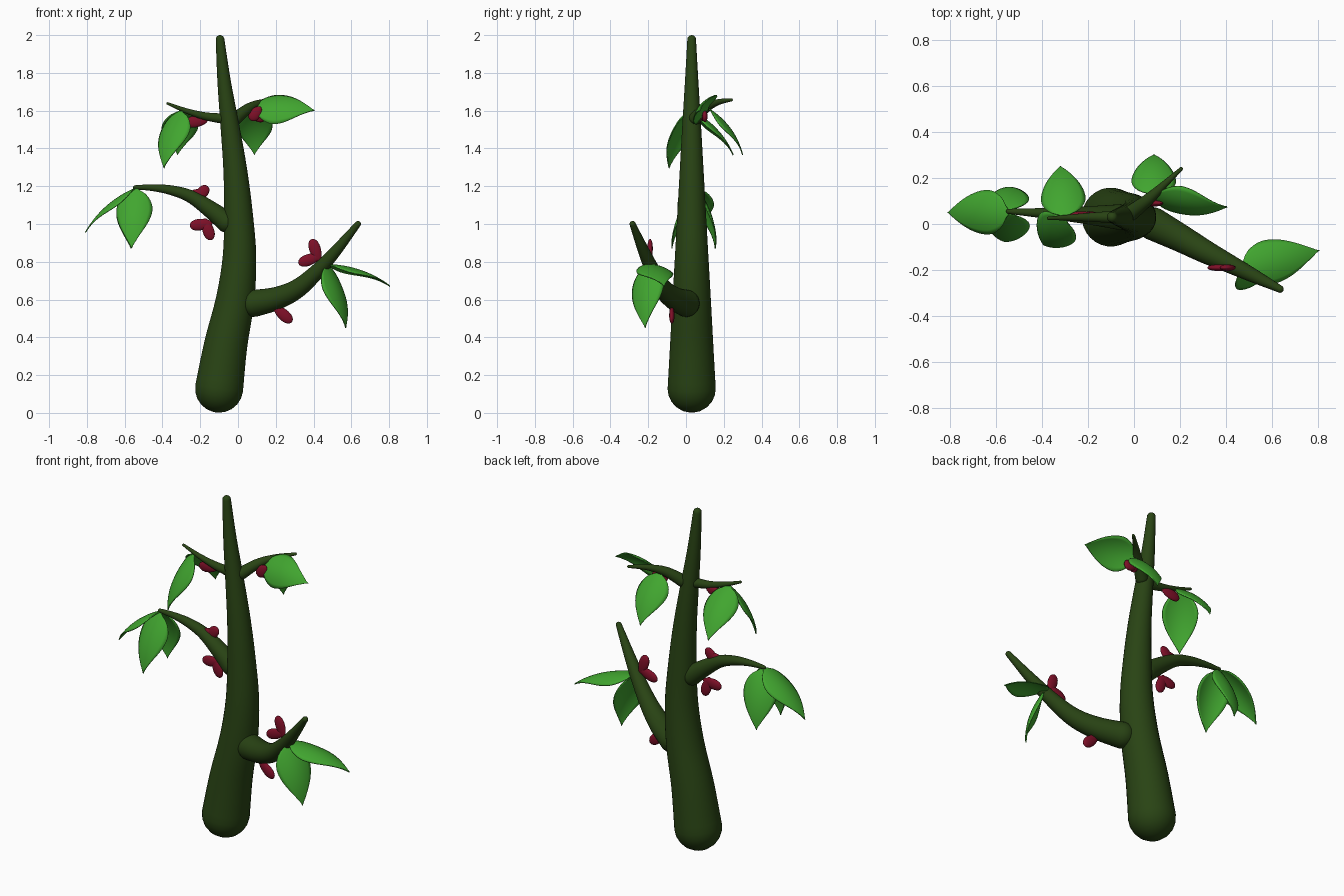
import bpy, bmesh, math
from mathutils import Vector, Matrix

if "Cube" in bpy.data.objects:
    bpy.data.objects.remove(bpy.data.objects["Cube"])


def material(name, rgb):
    m = bpy.data.materials.new(name)
    m.diffuse_color = (*rgb, 1)
    m.use_nodes = True
    m.node_tree.nodes["Principled BSDF"].inputs["Base Color"].default_value = m.diffuse_color
    return m


BARK = material("dark_green_bark", (0.022, 0.057, 0.007))
LEAF = material("leaf_green", (0.053, 0.38, 0.029))
RED = material("crimson", (0.21, 0.005, 0.021))


def finish(name, bm, mat):
    bmesh.ops.recalc_face_normals(bm, faces=bm.faces)
    me = bpy.data.meshes.new(name)
    bm.to_mesh(me)
    bm.free()
    me.materials.append(mat)
    for p in me.polygons:
        p.use_smooth = True
    ob = bpy.data.objects.new(name, me)
    bpy.context.collection.objects.link(ob)
    return ob


def spline(pts, t):
    # Catmull-Rom through points of any dimension
    n = len(pts) - 1
    i = min(int(t * n), n - 1)
    f = t * n - i
    a, b, c, d = (pts[max(i - 1, 0)], pts[i], pts[i + 1], pts[min(i + 2, n)])
    return [0.5 * (2 * q + (r - p) * f + (2 * p - 5 * q + 4 * r - s) * f * f
                   + (3 * q - p - 3 * r + s) * f ** 3) for p, q, r, s in zip(a, b, c, d)]


def limb(name, pts, sides=28, steps=32):
    # tapered tube with rounded ends; points are (x, y, z, radius)
    smp = [spline(pts, i / steps) for i in range(steps + 1)]
    pos = [Vector(s[:3]) for s in smp]
    tan = [(pos[min(i + 1, steps)] - pos[max(i - 1, 0)]).normalized() for i in range(steps + 1)]
    rings = []
    caps = [math.radians(a) for a in (85, 68, 50, 33, 16)]
    for a in caps:
        r = smp[0][3]
        rings.append((pos[0] - tan[0] * r * math.sin(a), tan[0], r * math.cos(a)))
    rings += [(p, t, s[3]) for p, t, s in zip(pos, tan, smp)]
    for a in reversed(caps):
        r = smp[-1][3]
        rings.append((pos[-1] + tan[-1] * r * math.sin(a), tan[-1], r * math.cos(a)))
    bm = bmesh.new()
    u = tan[0].orthogonal().normalized()
    loops = []
    for p, t, r in rings:
        u = (u - t * u.dot(t)).normalized()
        v = t.cross(u)
        loops.append([bm.verts.new(p + (u * math.cos(k) + v * math.sin(k)) * r)
                      for k in (2 * math.pi * j / sides for j in range(sides))])
    for a, b in zip(loops, loops[1:]):
        for j in range(sides):
            k = (j + 1) % sides
            bm.faces.new((a[j], a[k], b[k], b[j]))
    bm.faces.new(loops[0])
    bm.faces.new(loops[-1])
    finish(name, bm, BARK)


OUTLINE = [(0.03,), (0.6,), (0.88,), (1.0,), (0.98,), (0.87,), (0.69,), (0.46,), (0.22,), (0.0,)]


def leaf(name, base, tip, face=(0, 0, 1), half=0.095, arch=0.03, cup=0.03, n=20, m=10):
    # pointed blade, arched along its length and cupped across
    base, tip = Vector(base), Vector(tip)
    ax = (tip - base).normalized()
    nor = Vector(face)
    nor = (nor - ax * nor.dot(ax)).normalized()
    side = nor.cross(ax)
    bm = bmesh.new()
    rows = []
    for i in range(n + 1):
        t = i / n
        w = max(spline(OUTLINE, t)[0], 0.004)
        c = base.lerp(tip, t) + nor * arch * 4 * t * (1 - t)
        rows.append([bm.verts.new(c + side * half * w * s - nor * cup * (w * s) ** 2)
                     for s in (2 * j / m - 1 for j in range(m + 1))])
    for a, b in zip(rows, rows[1:]):
        for j in range(m):
            bm.faces.new((a[j], a[j + 1], b[j + 1], b[j]))
    ob = finish(name, bm, LEAF)
    sol = ob.modifiers.new("thickness", 'SOLIDIFY')
    sol.thickness = 0.006
    sol.offset = 0


def petal(name, inner, outer, y, half=0.03, thick=0.014):
    # flattened bud in the xz plane, fuller at its outer end
    a, b = Vector((inner[0], y, inner[1])), Vector((outer[0], y, outer[1]))
    d = b - a
    bm = bmesh.new()
    bmesh.ops.create_uvsphere(bm, u_segments=20, v_segments=14, radius=1)
    for v in bm.verts:
        f = 1 + 0.2 * v.co.z
        v.co = Vector((v.co.x * half * f, v.co.y * thick * f, v.co.z * d.length / 2))
    rot = Matrix.Rotation(math.atan2(d.x, d.z), 4, 'Y')
    bmesh.ops.transform(bm, matrix=Matrix.Translation((a + b) / 2) @ rot, verts=bm.verts)
    finish(name, bm, RED)


# Trunk and branches
limb("trunk", [(-0.1, 0.03, 0.129, 0.128), (-0.065, 0.03, 0.36, 0.115), (-0.015, 0.03, 0.6, 0.102),
               (0.008, 0.03, 0.83, 0.089), (0.002, 0.03, 1.06, 0.076), (-0.015, 0.03, 1.29, 0.063),
               (-0.043, 0.03, 1.52, 0.05), (-0.073, 0.03, 1.75, 0.036), (-0.095, 0.03, 1.977, 0.023)])
limb("lower_right_branch", [(0.085, 0.0, 0.58, 0.072), (0.2, -0.06, 0.605, 0.061), (0.31, -0.12, 0.655, 0.051),
                            (0.41, -0.17, 0.74, 0.041), (0.52, -0.225, 0.86, 0.03), (0.635, -0.283, 1.0, 0.016)])
limb("middle_left_branch", [(-0.06, 0.03, 1.01, 0.056), (-0.15, 0.035, 1.08, 0.045), (-0.25, 0.04, 1.145, 0.034),
                            (-0.35, 0.045, 1.178, 0.026), (-0.45, 0.05, 1.192, 0.018), (-0.545, 0.055, 1.194, 0.011)])
limb("upper_left_branch", [(-0.07, 0.03, 1.557, 0.028), (-0.17, 0.03, 1.57, 0.021),
                           (-0.27, 0.028, 1.598, 0.014), (-0.372, 0.025, 1.638, 0.007)])
limb("upper_rear_branch", [(-0.01, 0.05, 1.56, 0.034), (0.06, 0.105, 1.615, 0.026),
                           (0.13, 0.17, 1.645, 0.016), (0.205, 0.24, 1.657, 0.008)])

# Leaf groups: base, then (tip, facing)
UP = (0, 0, 1)
GROUPS = {
    "middle_left": ((-0.54, 0.052, 1.19), [((-0.808, 0.05, 0.955), UP), ((-0.567, 0.155, 0.87), UP),
                                           ((-0.563, -0.075, 0.87), UP)]),
    "lower_right": ((0.46, -0.195, 0.785), [((0.805, -0.115, 0.67), UP), ((0.57, -0.215, 0.45), (0.8, -0.5, 0.25))]),
    "upper_left": ((-0.3, 0.027, 1.6), [((-0.392, -0.09, 1.295), UP), ((-0.32, 0.25, 1.365), UP)]),
    "upper_rear": ((0.085, 0.12, 1.61), [((0.087, 0.3, 1.365), UP), ((0.405, 0.075, 1.6), (0, -0.8, 0.6))]),
}
for group, (base, blades) in GROUPS.items():
    for i, (tip, face) in enumerate(blades):
        leaf(f"{group}_leaf_{i + 1}", base, tip, face)

# Red buds: inner xz, outer xz, y
BUDS = [((0.43, 0.8), (0.39, 0.92), -0.19), ((0.44, 0.835), (0.32, 0.79), -0.19),
        ((0.19, 0.565), (0.285, 0.48), -0.075),
        ((-0.23, 1.12), (-0.16, 1.2), 0.04), ((-0.17, 1.165), (-0.26, 1.145), 0.04),
        ((-0.135, 1.005), (-0.255, 0.99), 0.035), ((-0.18, 1.03), (-0.14, 0.915), 0.035),
        ((-0.16, 1.55), (-0.28, 1.535), 0.04),
        ((0.12, 1.62), (0.065, 1.55), 0.09), ((0.07, 1.575), (0.15, 1.565), 0.1)]
for i, (inner, outer, y) in enumerate(BUDS):
    petal(f"red_bud_{i + 1}", inner, outer, y)
